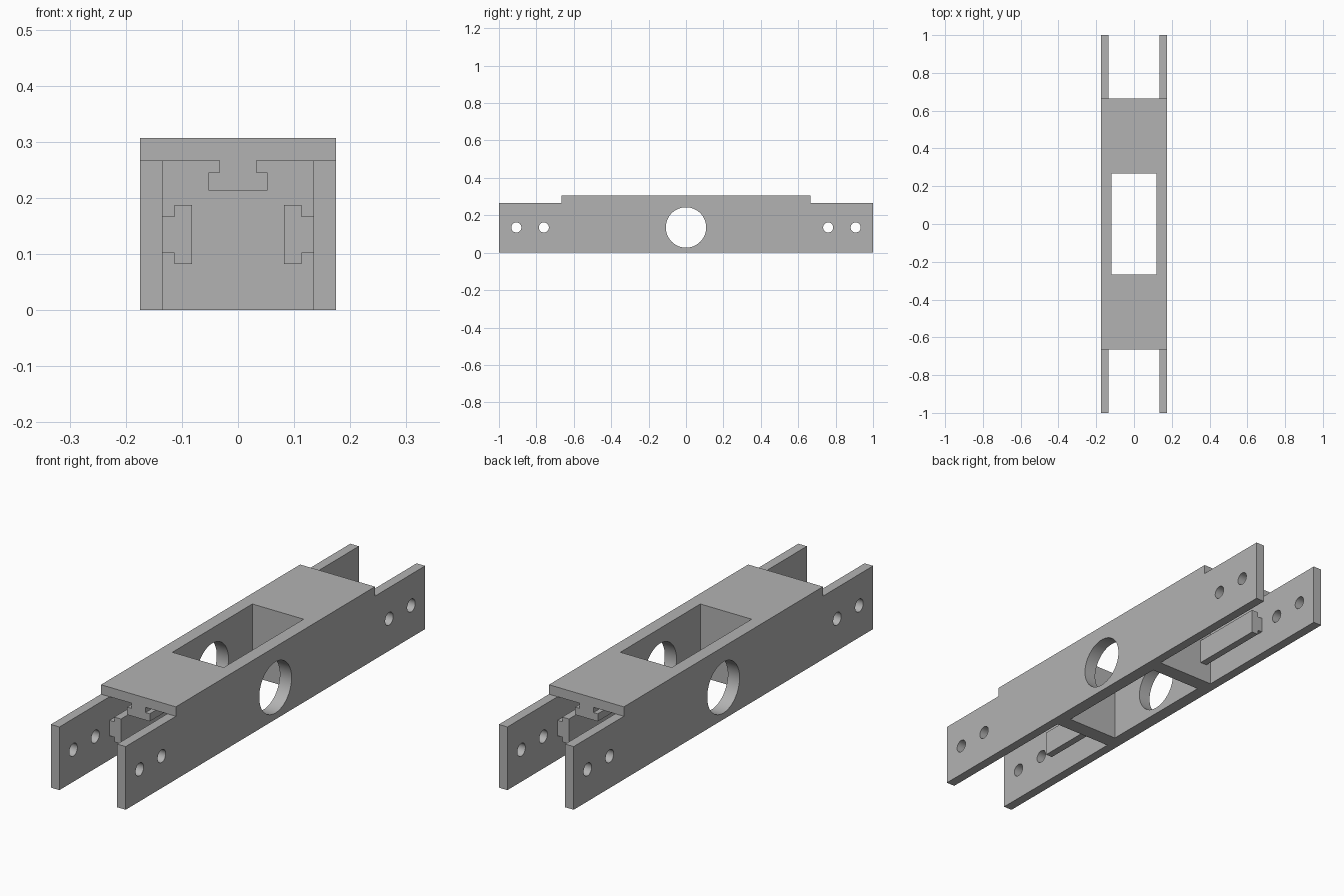
import bpy
import bmesh
import math
from mathutils import Matrix, Vector

cube = bpy.data.objects.get("Cube")
if cube:
    bpy.data.objects.remove(cube, do_unlink=True)

# Main dimensions
HALF_W, WALL_IN = 0.175, 0.135
DECK_Y, BLOCK_Y = 0.665, 0.333
LOW_Z, TOP_Z = 0.267, 0.307
AXLE_Z = 0.135

grey = bpy.data.materials.new("plain_grey")
grey.use_nodes = True
colour = (0.45, 0.45, 0.45, 1)
grey.diffuse_color = colour
grey.node_tree.nodes["Principled BSDF"].inputs["Base Color"].default_value = colour


def finish(name, bm):
    bmesh.ops.recalc_face_normals(bm, faces=bm.faces)
    mesh = bpy.data.meshes.new(name)
    bm.to_mesh(mesh)
    bm.free()
    mesh.materials.append(grey)
    obj = bpy.data.objects.new(name, mesh)
    bpy.context.collection.objects.link(obj)
    return obj


def prism(name, points, axis, start, end):
    """Extrude a (side, height) outline along x or y."""
    bm = bmesh.new()
    place = (lambda s, h: (start, s, h)) if axis == "x" else (lambda s, h: (s, start, h))
    face = bm.faces.new([bm.verts.new(place(s, h)) for s, h in points])
    out = bmesh.ops.extrude_face_region(bm, geom=[face])
    move = Vector((end - start, 0, 0) if axis == "x" else (0, end - start, 0))
    bmesh.ops.translate(bm, verts=[v for v in out["geom"] if isinstance(v, bmesh.types.BMVert)], vec=move)
    return finish(name, bm)


def box_outline(half, low, high):
    return [(-half, low), (half, low), (half, high), (-half, high)]


def cross_hole(name, y, radius, segments):
    bm = bmesh.new()
    matrix = Matrix.Translation((0, y, AXLE_Z)) @ Matrix.Rotation(math.pi / 2, 4, "Y")
    bmesh.ops.create_cone(bm, cap_ends=True, segments=segments, radius1=radius,
                          radius2=radius, depth=0.6, matrix=matrix)
    return finish(name, bm)


def cut(target, cutter):
    mod = target.modifiers.new("cut", "BOOLEAN")
    mod.operation = "DIFFERENCE"
    mod.solver = "EXACT"
    mod.object = cutter
    bpy.context.view_layer.objects.active = target
    bpy.ops.object.modifier_apply(modifier=mod.name)
    bpy.data.objects.remove(cutter, do_unlink=True)


# Beam body: stepped side outline across the full width
half = [(1, 0), (1, LOW_Z), (DECK_Y, LOW_Z), (DECK_Y, TOP_Z)]
outline = half + [(-y, z) for y, z in reversed(half)]
body = prism("beam_body", outline, "x", -HALF_W, HALF_W)

# Channel outline that leaves T-shaped rails on both walls and under the deck
channel = [(WALL_IN, -0.05), (WALL_IN, 0.102), (0.113, 0.102), (0.113, 0.082),
           (0.082, 0.082), (0.082, 0.187), (0.113, 0.187), (0.113, 0.167),
           (WALL_IN, 0.167), (WALL_IN, LOW_Z), (0.033, LOW_Z), (0.033, 0.245),
           (0.053, 0.245), (0.053, 0.213)]
channel += [(-x, z) for x, z in reversed(channel)]

# Open fork and railed channel at each end
for side in (-1, 1):
    cut(body, prism("fork_cutter", box_outline(WALL_IN, -0.05, 0.4), "y", side * DECK_Y, side * 1.1))
    cut(body, prism("channel_cutter", channel, "y", side * BLOCK_Y, side * (DECK_Y + 0.001)))

# Rectangular pocket through the centre block
cut(body, prism("pocket_cutter", box_outline(0.12, -0.05, 0.4), "y", -0.267, 0.267))

# Round window and pin holes through both walls
cut(body, cross_hole("window_cutter", 0, 0.108, 64))
for y in (-0.907, -0.76, 0.76, 0.907):
    cut(body, cross_hole("pin_cutter", y, 0.027, 32))

bpy.ops.object.select_all(action="DESELECT")
body.select_set(True)
bpy.context.view_layer.objects.active = body
bpy.ops.object.shade_smooth_by_angle(angle=math.radians(30))
